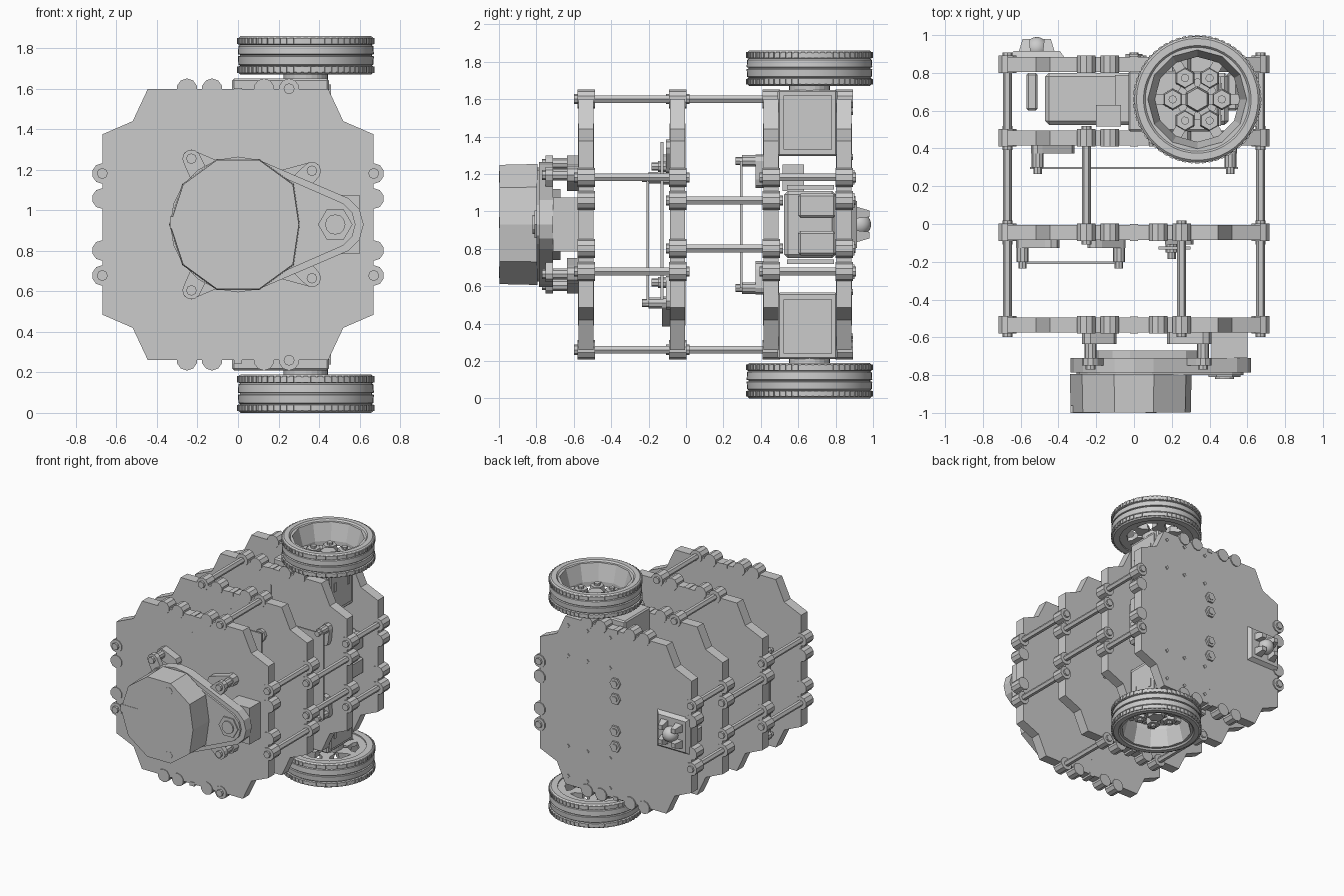
import bpy, bmesh
from math import sin, cos, pi, radians
from mathutils import Vector, Matrix
from mathutils.geometry import convex_hull_2d

if "Cube" in bpy.data.objects:
    bpy.data.objects.remove(bpy.data.objects["Cube"])

C = 0.93  # height of the long axis; the body mirrors about it


def finish(bm, name, smooth=False):
    bmesh.ops.recalc_face_normals(bm, faces=bm.faces)
    me = bpy.data.meshes.new(name)
    bm.to_mesh(me)
    bm.free()
    ob = bpy.data.objects.new(name, me)
    bpy.context.collection.objects.link(ob)
    if smooth:
        me.shade_smooth()
        bpy.context.view_layer.objects.active = ob
        ob.select_set(True)
        bpy.ops.object.shade_smooth_by_angle(angle=radians(35))
        ob.select_set(False)
    return ob


def box(name, x, y, z, bevel=0.0):
    bm = bmesh.new()
    bmesh.ops.create_cube(bm, size=1)
    for v in bm.verts:
        v.co = [(a + b) / 2 + t * (b - a) for t, (a, b) in zip(v.co, (x, y, z))]
    if bevel:
        bmesh.ops.bevel(bm, geom=bm.edges[:], offset=bevel, segments=1, affect='EDGES')
    return finish(bm, name)


def prism(name, pts, y0, y1, scale=1.0, center=(0, 0)):
    """Outline in x,z extruded along y; the far end may taper."""
    bm = bmesh.new()
    cx, cz = center
    a = [bm.verts.new((x, y0, z)) for x, z in pts]
    b = [bm.verts.new((cx + (x - cx) * scale, y1, cz + (z - cz) * scale)) for x, z in pts]
    bm.faces.new(a)
    bm.faces.new(b)
    n = len(pts)
    for i in range(n):
        bm.faces.new((a[i], a[(i + 1) % n], b[(i + 1) % n], b[i]))
    return finish(bm, name)


def ring(x, z, r, n=12, turn=0.0):
    return [(x + r * cos(2 * pi * i / n + turn), z + r * sin(2 * pi * i / n + turn)) for i in range(n)]


def hull(*rings):
    pts = [p for r in rings for p in r]
    return [pts[i] for i in convex_hull_2d(pts)]


def ycyl(name, x, z, r, y0, y1, n=12, turn=0.0):
    return prism(name, ring(x, z, r, n, turn), y0, y1)


def lathe(name, prof, place, n=48, smooth=True):
    """Closed r,h profile turned about z, then placed by a matrix."""
    bm = bmesh.new()
    rings = [[bm.verts.new((r * cos(2 * pi * i / n), r * sin(2 * pi * i / n), h)) for r, h in prof]
             for i in range(n)]
    for i in range(n):
        p, q = rings[i], rings[(i + 1) % n]
        for j in range(len(prof)):
            k = (j + 1) % len(prof)
            bm.faces.new((p[j], p[k], q[k], q[j]))
    bm.transform(place)
    return finish(bm, name, smooth)


# four deck plates with post bosses round the edge
quarter = [(0.67, 0.445), (0.52, 0.51), (0.445, 0.67)]
outline = ([(x, C + z) for x, z in quarter] + [(-x, C + z) for x, z in quarter[::-1]]
           + [(-x, C - z) for x, z in quarter] + [(x, C - z) for x, z in quarter[::-1]])
bosses = [(s * 0.67, C + t) for s in (1, -1) for t in (-0.252, -0.128, 0.128, 0.252)]
bosses += [(t, C + s * 0.67) for s in (1, -1) for t in (-0.252, -0.128, 0.128, 0.252)]
decks = [(0.805, 0.885), (0.415, 0.495), (-0.085, -0.005), (-0.575, -0.495)]
for y0, y1 in decks:
    prism("deck_plate", outline, y0, y1)
    for x, z in bosses:
        ycyl("post_boss", x, z, 0.051, y0 - 0.005, y1 + 0.008, 10, pi / 10)
    for s in (1, -1):
        box("deck_seam", (-0.003, 0.003), (y0 - 0.003, y1 + 0.003), (C + s * 0.42 - 0.12, C + s * 0.42 + 0.12))
        box("deck_joint", (-0.02, 0.02), (y0 - 0.005, y1 + 0.005), (C + s * 0.665 - 0.02, C + s * 0.665 + 0.01))

# posts between decks, with screw heads at both ends
for y0, y1, dz, ex in [(-0.5, -0.08, 0.252, 0.252), (-0.01, 0.42, 0.128, -0.252), (0.49, 0.81, 0.252, None)]:
    spots = [(sx * 0.67, C + sz * dz) for sx in (1, -1) for sz in (1, -1)]
    if ex is not None:
        spots += [(ex, C + s * 0.67) for s in (1, -1)]
    for x, z in spots:
        ycyl("post", x, z, 0.024, y0, y1, 6)
        ycyl("screw_head", x, z, 0.027, y0 - 0.098, y0 - 0.08, 8)
        ycyl("screw_head", x, z, 0.027, y1 + 0.08, y1 + 0.098, 8)

# nuts and bolts on the rear deck
for t in (-0.252, -0.128, 0.128, 0.252):
    ycyl("rear_nut", 0, C + t, 0.045, 0.88, 0.9, 6)
    ycyl("rear_bolt", 0, C + t, 0.024, 0.9, 0.907, 8)
for x in (0.05, 0.25, 0.42):
    for t in (-0.6, -0.36, 0.36, 0.6):
        ycyl("rear_rivet", x, C + t, 0.016, 0.88, 0.893, 4)

# battery pack with holders at its ends
box("battery", (-0.47, 0.5), (0.525, 0.8), (C - 0.18, C + 0.18), 0.02)
box("battery_cover", (-0.2, -0.07), (0.515, 0.63), (C + 0.18, C + 0.32))
for s in (1, -1):
    box("battery_strap", (-0.1, 0.45), (0.54, 0.79), (C + s * 0.2 - 0.012, C + s * 0.2 + 0.012))
    for x in (0.52, -0.54):
        box("battery_holder", (x - 0.03, x + 0.03), (0.6, 0.8), (C + s * 0.1 - 0.065, C + s * 0.1 + 0.065), 0.012)

# tyre and rim profiles, radius and width
tyre = [(0.275, 0.0), (0.322, 0.0), (0.335, 0.012), (0.335, 0.04), (0.325, 0.043), (0.333, 0.05),
        (0.336, 0.09), (0.326, 0.093), (0.326, 0.098), (0.336, 0.101), (0.333, 0.14), (0.325, 0.147),
        (0.335, 0.15), (0.335, 0.178), (0.322, 0.19), (0.285, 0.19), (0.275, 0.178)]
rim = [(0.285, 0.01), (0.285, 0.178), (0.262, 0.178), (0.225, 0.045), (0.225, 0.01)]
WX, WY = 0.335, 0.66

for s in (1, -1):
    # drive motor with mounting flange
    def zs(a, b):
        return tuple(sorted((C + s * a, C + s * b)))
    box("drive_motor", (-0.03, 0.45), (0.49, 0.81), zs(0.365, 0.72), 0.01)
    box("motor_cap", (0.45, 0.46), (0.52, 0.78), zs(0.40, 0.69))
    for y in (0.565, 0.735):
        box("motor_slot", (0.46, 0.466), (y - 0.012, y + 0.012), zs(0.55, 0.62))
    # wheel: tyre, edge lugs, rim, spokes and hub
    place = Matrix.Translation((WX, WY, C + s * 0.74)) @ Matrix.Diagonal((1, 1, s, 1))
    lathe("tyre", tyre, place)
    lathe("wheel_rim", rim, place, 12, False)
    bm = bmesh.new()
    for i in range(60):
        for h in (0.024, 0.166):
            m = place @ Matrix.Rotation(2 * pi * i / 60, 4, 'Z') @ Matrix.Translation((0.331, 0, h))
            bmesh.ops.create_cube(bm, size=1, matrix=m @ Matrix.Diagonal((0.018, 0.022, 0.03, 1)))
    finish(bm, "tyre_lugs")
    bm = bmesh.new()
    for i in range(6):
        m = place @ Matrix.Rotation(2 * pi * i / 6, 4, 'Z')
        bmesh.ops.create_cube(bm, size=1, matrix=m @ Matrix.Translation((0.15, 0, 0.025))
                              @ Matrix.Diagonal((0.18, 0.055, 0.03, 1)))
        bmesh.ops.create_cone(bm, cap_ends=True, segments=6, radius1=0.058, radius2=0.05, depth=0.05,
                              matrix=m @ Matrix.Translation((0.13, 0, 0.035)))
        bmesh.ops.create_cone(bm, cap_ends=True, segments=8, radius1=0.022, radius2=0.022, depth=0.02,
                              matrix=m @ Matrix.Translation((0.13, 0, 0.068)))
    bmesh.ops.create_cone(bm, cap_ends=True, segments=6, radius1=0.07, radius2=0.06, depth=0.06,
                          matrix=place @ Matrix.Translation((0, 0, 0.04)))
    bmesh.ops.create_cone(bm, cap_ends=True, segments=24, radius1=0.11, radius2=0.11, depth=0.06,
                          matrix=place @ Matrix.Translation((0, 0, -0.012)))
    finish(bm, "wheel_hub")

# ball caster in a square claw frame
prism("caster_base", ring(-0.515, C, 0.205, 4, pi / 4), 0.885, 0.915, 0.85, (-0.515, C))
for i in range(4):
    a = pi / 4 + i * pi / 2
    x, z = -0.515 + 0.09 * cos(a), C + 0.09 * sin(a)
    prism("caster_claw", ring(x, z, 0.045, 4, pi / 4), 0.91, 0.98, 0.55, (-0.515 + 0.07 * cos(a), C + 0.07 * sin(a)))
bm = bmesh.new()
bmesh.ops.create_icosphere(bm, subdivisions=3, radius=0.06, matrix=Matrix.Translation((-0.515, 0.93, C)))
finish(bm, "caster_ball", True)


def bracket(x, z, dx, dz, ytop, ybot):
    """Board support: a slanted foot under the deck and a pin to the board."""
    mid = ytop - (ytop - ybot) * 0.4
    prism("board_foot", hull(ring(x, z, 0.035, 8), ring(x + dx, z + dz, 0.045, 8)), ytop, mid)
    ycyl("board_post", x, z, 0.032, mid, ybot, 10)
    ycyl("board_pin", x, z, 0.022, ybot - 0.035, ybot, 8)


# control board under the second deck, computer board under the third
box("control_board", (-0.55, 0.55), (0.29, 0.302), (C - 0.34, C + 0.34))
box("computer_board", (-0.6, -0.06), (-0.212, -0.198), (C - 0.43, C + 0.26))
for s in (1, -1):
    for x, dx in ((-0.51, 0.15), (0.51, -0.02)):
        bracket(x, C + s * 0.34, dx, -s * 0.1, 0.42, 0.3)
    for x, dx in ((-0.59, 0.15), (-0.08, -0.12)):
        bracket(x, C - 0.085 + s * 0.335, dx, s * 0.08, -0.08, -0.2)
    bracket(0.2, C + s * 0.31, 0.07, s * 0.1, -0.08, -0.15)
box("adapter_board", (0.13, 0.3), (-0.135, -0.12), (C - 0.4, C + 0.44))

# scanner: feet, teardrop base, motor, pulley and drum
base = hull(ring(0, C, 0.335, 20), ring(0.47, C, 0.15, 12))
prism("scanner_base", base, -0.71, -0.785)
prism("scanner_lip", hull(ring(0, C, 0.305, 20), ring(0.46, C, 0.12, 12)), -0.785, -0.8)
prism("scanner_underside", hull(ring(-0.02, C, 0.19, 12), ring(0.2, C, 0.15, 12)), -0.67, -0.72)
box("scanner_motor", (0.41, 0.6), (-0.71, -0.575), (C - 0.145, C + 0.145))
ycyl("pulley", 0.48, C, 0.085, -0.78, -0.81, 6)
ycyl("pulley_cap", 0.48, C, 0.05, -0.81, -0.82, 12)
for s in (1, -1):
    for x, dz in ((-0.23, 0.325), (0.365, 0.265)):
        z = C + s * dz
        prism("scanner_ear", hull(ring(x, z, 0.045, 10), ring(x * 0.8, C + s * dz * 0.7, 0.05, 8)), -0.71, -0.75)
        ycyl("scanner_foot", x, z, 0.032, -0.6, -0.71, 10)
        prism("scanner_bracket", hull(ring(x, z, 0.045, 8), ring(x * 0.6, z - s * 0.04, 0.045, 8)), -0.575, -0.635)
        ycyl("scanner_screw", x, z, 0.026, -0.75, -0.77, 8)
    ycyl("drum_screw", 0.09, C + s * 0.255, 0.03, -0.99, -1.0, 8)
drum = [(min(x, 0.305), z) for x, z in ring(0, C, 0.34, 10, pi)]
prism("scanner_drum", drum, -0.795, -0.997, 0.985, (0, C))
box("drum_window", (-0.335, -0.18), (-1.0, -0.96), (C - 0.02, C + 0.04))
